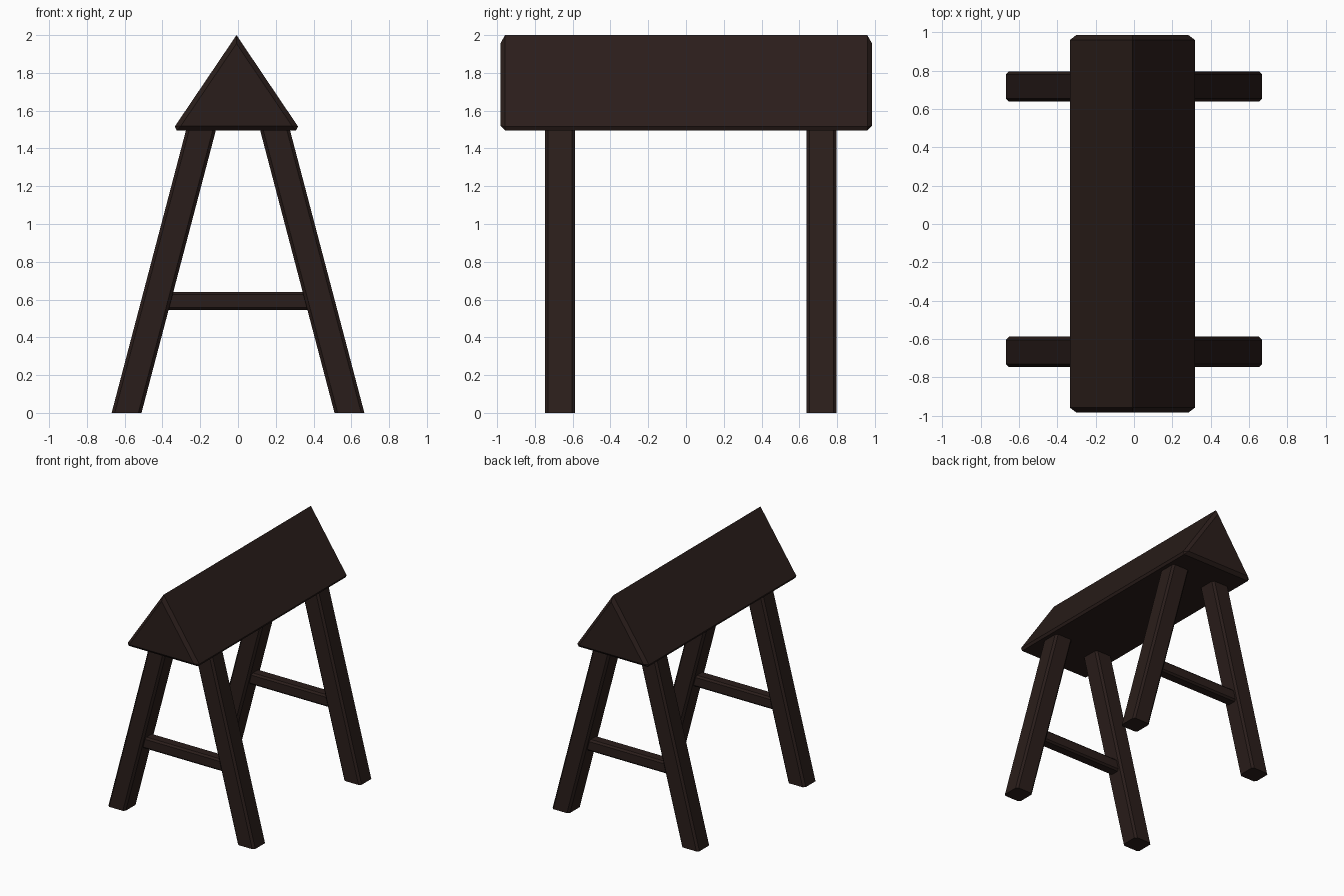
import bpy, bmesh
from mathutils import Vector

if "Cube" in bpy.data.objects:
    bpy.data.objects.remove(bpy.data.objects["Cube"])

wood = bpy.data.materials.new("dark_wood")
wood.diffuse_color = (0.023, 0.0125, 0.0105, 1)
wood.use_nodes = True
wood.node_tree.nodes["Principled BSDF"].inputs["Base Color"].default_value = wood.diffuse_color


def prism(name, start, end, offset, keep_sharp=None, long_only=False):
    """Join two matching outlines into a solid and chamfer its edges."""
    bm = bmesh.new()
    a = [bm.verts.new(p) for p in start]
    b = [bm.verts.new(p) for p in end]
    n = len(a)
    bm.faces.new(a)
    bm.faces.new(b[::-1])
    for i in range(n):
        j = (i + 1) % n
        bm.faces.new((a[i], b[i], b[j], a[j]))
    bmesh.ops.recalc_face_normals(bm, faces=bm.faces)
    sides = [bm.edges.get((a[i], b[i])) for i in range(n)]
    edges = sides if long_only else list(bm.edges)
    if keep_sharp is not None:
        edges = [e for e in edges if e != sides[keep_sharp]]
    bmesh.ops.bevel(bm, geom=edges, offset=offset, segments=1,
                    profile=0.5, affect='EDGES')
    bmesh.ops.recalc_face_normals(bm, faces=bm.faces)
    mesh = bpy.data.meshes.new(name)
    bm.to_mesh(mesh)
    bm.free()
    mesh.materials.append(wood)
    obj = bpy.data.objects.new(name, mesh)
    bpy.context.collection.objects.link(obj)
    return obj


# Triangular top beam, sharp along the ridge
outline = [(-0.349, 1.495), (0.332, 1.495), (-0.008, 2.0)]
prism("top_beam",
      [(x, -0.983, z) for x, z in outline],
      [(x, 0.985, z) for x, z in outline], 0.025, keep_sharp=2)


def square(cx, cy, z, h):
    return [Vector((cx + sx * h, cy + sy * h, z))
            for sx, sy in ((-1, -1), (1, -1), (1, 1), (-1, 1))]


# Splayed legs and a cross bar at each end
for end, y in (("front", -0.667), ("back", 0.717)):
    for side, s in (("left", -1), ("right", 1)):
        prism(f"{end}_{side}_leg",
              square(s * 0.590, y, 0, 0.079),
              square(s * 0.190, y, 1.52, 0.079), 0.016, long_only=True)
    bar = [(-0.048, -0.048), (0.048, -0.048), (0.048, 0.048), (-0.048, 0.048)]
    prism(f"{end}_cross_bar",
          [(-0.42, y + dy, 0.592 + dz) for dy, dz in bar],
          [(0.42, y + dy, 0.592 + dz) for dy, dz in bar], 0.014, long_only=True)
